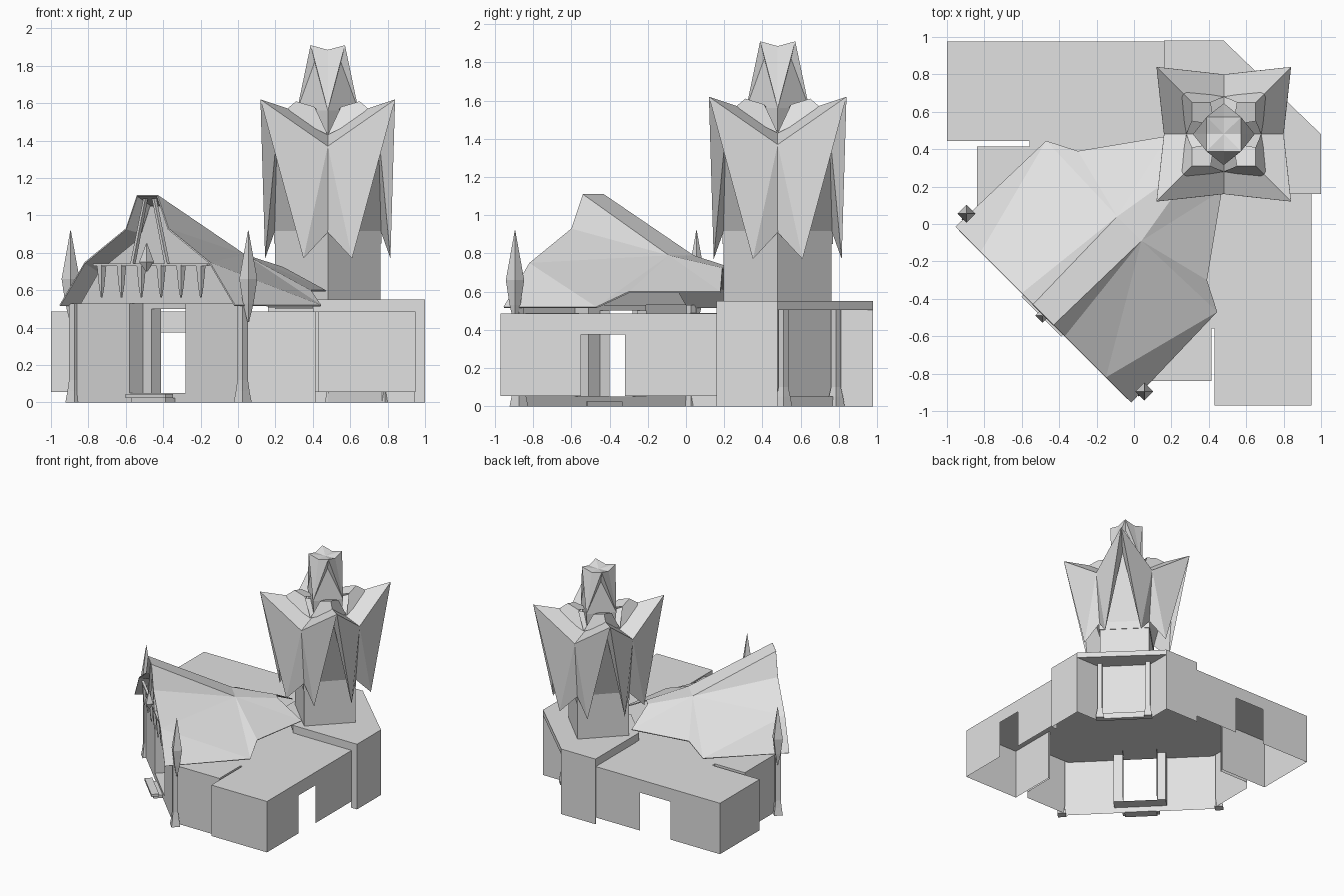
import bpy, bmesh, math

if "Cube" in bpy.data.objects:
    bpy.data.objects.remove(bpy.data.objects["Cube"])

S = math.sqrt(0.5)
grey = bpy.data.materials.new("plain_grey")
grey.diffuse_color = (0.75, 0.75, 0.75, 1)
grey.use_nodes = True
grey.node_tree.nodes["Principled BSDF"].inputs["Base Color"].default_value = grey.diffuse_color


def make(name, verts, faces, mirror=False, thick=0):
    """Flat mesh; mirror reflects it across the diagonal x = y."""
    n = len(verts)
    verts, faces = list(verts), [tuple(f) for f in faces]
    if mirror:
        faces += [tuple(i + n for i in reversed(f)) for f in faces]
        verts += [(y, x, z) for x, y, z in verts]
    me = bpy.data.meshes.new(name)
    me.from_pydata(verts, [], faces)
    bm = bmesh.new()
    bm.from_mesh(me)
    bmesh.ops.remove_doubles(bm, verts=bm.verts, dist=0.0005)
    bmesh.ops.recalc_face_normals(bm, faces=bm.faces)
    bm.to_mesh(me)
    bm.free()
    me.materials.append(grey)
    ob = bpy.data.objects.new(name, me)
    bpy.context.collection.objects.link(ob)
    if thick:
        m = ob.modifiers.new("thickness", "SOLIDIFY")
        m.thickness = thick
    return ob


def uv(u, v, z):
    """u runs from the facade to the tower, v runs across the facade."""
    return ((u + v) * S, (u - v) * S, z)


def box(name, u0, u1, v0, v1, z0, z1):
    vs = [uv(u, v, z) for z in (z0, z1) for u, v in ((u0, v0), (u1, v0), (u1, v1), (u0, v1))]
    make(name, vs, [(0, 1, 2, 3), (4, 5, 6, 7)] +
         [(i, (i + 1) % 4, (i + 1) % 4 + 4, i + 4) for i in range(4)])


def rings(name, u, v, prof, mirror=False):
    """Square loft of (height, half width) rings."""
    vs = [uv(u + a * h, v + b * h, z) for z, h in prof
          for a, b in ((-1, -1), (1, -1), (1, 1), (-1, 1))]
    fs = [(0, 1, 2, 3), tuple(len(vs) - 4 + i for i in range(4))]
    for k in range(len(prof) - 1):
        fs += [(4*k + i, 4*k + (i + 1) % 4, 4*k + 4 + (i + 1) % 4, 4*k + 4 + i) for i in range(4)]
    make(name, vs, fs, mirror)


def walls(name, pts, z0, z1, mirror=False):
    n = len(pts)
    vs = [(x, y, z0) for x, y in pts] + [(x, y, z1) for x, y in pts]
    make(name, vs, [(i, i + 1, i + 1 + n, i + n) for i in range(n - 1)], mirror)


# side wings: shells open underneath, with a doorway in the outer wall
def wing(name, end, out, inn, d0, d1, inner_end, swap):
    lo, dz, hi, back = 0.055, 0.375, 0.485, 0.16
    q = []

    def quad(*p):
        q.extend((y, x, z) if swap else (x, y, z) for x, y, z in p)

    def wall(x0, y0, x1, y1, z0=lo):
        quad((x0, y0, z0), (x1, y1, z0), (x1, y1, hi), (x0, y0, hi))
    wall(out, end, out, d0)
    wall(out, d0, out, d1, dz)
    wall(out, d1, out, back)
    wall(inn, end, out, end)
    wall(inn, end, inn, inner_end)
    quad((inn, end, hi), (out, end, hi), (out, back, hi), (inn, back, hi))
    make(name, q, [range(i, i + 4) for i in range(0, len(q), 4)])


wing("right_wing", -0.97, 0.95, 0.43, -0.55, -0.32, -0.56, False)
wing("left_wing", -1.0, 0.975, 0.445, -0.54, -0.255, -0.56, True)

# hall: side walls and ceiling
walls("hall_side_wall", [(0.02, -0.84), (0.415, -0.84)], 0, 0.487, True)
walls("hall_link_wall", [(0.415, -0.84), (0.415, -0.56), (0.43, -0.56)], 0.055, 0.487, True)
make("hall_ceiling", [(-0.84, -0.01, 0.487), (-0.01, -0.84, 0.487), (0.415, -0.84, 0.487),
                      (0.415, -0.56, 0.487), (0.435, -0.56, 0.487), (0.435, 0.17, 0.487),
                      (0.17, 0.45, 0.487), (-0.56, 0.45, 0.487), (-0.56, 0.415, 0.487),
                      (-0.84, 0.415, 0.487)], [range(10)])

# facade with a recessed entrance and an inner doorway
U, D, E = -0.86 * S, 0.1, 0.17
fv = []


def panel(u, v0, v1, z0, z1):
    fv.extend([uv(u, v0, z0), uv(u, v1, z0), uv(u, v1, z1), uv(u, v0, z1)])


def jamb(u0, u1, v, z1):
    fv.extend([uv(u0, v, 0.05), uv(u1, v, 0.05), uv(u1, v, z1), uv(u0, v, z1)])


panel(U, -0.61, -0.212, 0, 0.53)
panel(U, 0.212, 0.61, 0, 0.53)
panel(U, -0.212, 0.212, 0, 0.05)
panel(U + D, -0.212, -0.145, 0.05, 0.53)
panel(U + D, 0.13, 0.212, 0.05, 0.53)
panel(U + D, -0.145, 0.13, 0.50, 0.53)
jamb(U, U + D, -0.212, 0.53)
jamb(U, U + D, 0.212, 0.53)
jamb(U + D, U + E, -0.145, 0.50)
jamb(U + D, U + E, 0.13, 0.50)
fv += [uv(U, -0.212, 0.05), uv(U + D, -0.212, 0.05), uv(U + D, 0.212, 0.05), uv(U, 0.212, 0.05)]
fv += [uv(U + D, -0.145, 0.50), uv(U + E, -0.145, 0.50), uv(U + E, 0.13, 0.50), uv(U + D, 0.13, 0.50)]
make("facade", fv, [range(i, i + 4) for i in range(0, len(fv), 4)])
box("entrance_step", -0.70, -0.64, -0.15, 0.15, 0.025, 0.045)
box("entrance_step_foot", -0.68, -0.60, -0.13, 0.13, 0.0, 0.025)

# rear block with recessed porch
walls("rear_block_walls", [(0.16, 0.97), (0.16, 0.98), (0.48, 0.98), (0.48, 0.77), (0.77, 0.48),
                           (1.0, 0.48), (1.0, 0.16), (0.945, 0.16)], 0, 0.505)
slab = [(0.16, 0.40), (0.16, 0.98), (0.48, 0.98), (1.0, 0.48), (1.0, 0.16), (0.40, 0.16)]
make("rear_roof_slab", [(x, y, 0.505) for x, y in slab] + [(x, y, 0.55) for x, y in slab],
     [range(6), range(6, 12)] + [(i, (i + 1) % 6, (i + 1) % 6 + 6, i + 6) for i in range(6)])
walls("rear_block_rim_right", [(0.945, 0.16), (0.40, 0.16)], 0.485, 0.505)
walls("rear_block_rim_left", [(0.16, 0.97), (0.16, 0.40)], 0.485, 0.505)
rings("porch_column", 1.295 * S, 0.275 * S,
      [(0, 0.032), (0.05, 0.026), (0.1, 0.018), (0.505, 0.018)], True)
box("porch_step", 0.885, 0.92, -0.19, 0.19, 0.0, 0.05)

# main roof, one half mirrored over the diagonal
GC = -0.485
gable = [(0.055, 1.11), (0.115, 0.93), (0.335, 0.75), (0.47, 0.52)]
rv = [(GC + d, GC - d, z) for d, z in gable]
rv += [(0.04, -0.09, 0.79),                       # 4 ridge bend
       (0.445, -0.47, 0.52), (0.39, -0.30, 0.60),  # 5, 6 eave
       (0.47, 0.18, 0.60), (0.24, 0.19, 0.725)]    # 7, 8 at the tower
make("main_roof", rv, [(0, 1, 4), (1, 2, 4), (2, 5, 4), (2, 3, 5), (5, 6, 4), (6, 7, 4), (4, 7, 8)],
     True, 0.008)
strip = [rv[0], rv[4], rv[8]]
make("roof_ridge", strip + [(y, x, z) for x, y, z in strip], [(0, 1, 4, 3), (1, 2, 5, 4)], thick=0.008)

# gable wall set back under the roof
half = [(0.05, 1.05), (0.105, 0.88), (0.32, 0.705), (0.42, 0.53)]
prof = half + [(-d, z) for d, z in reversed(half)]
make("gable_wall", [(-0.42 + d, -0.42 - d, z) for d, z in prof], [range(8)])

# gable ornament: sloping bars, cross beam, hanging teeth, central spike
G = GC / S
box("gable_beam", G + 0.01, G + 0.03, -0.42, 0.44, 0.73, 0.742)
for s in (-1, 1):
    bar = [uv(G + a, s * v, z) for a in (0.01, 0.03)
           for v, z in ((0.025, 1.09), (0.04, 1.09), (0.14, 0.74), (0.12, 0.74))]
    make("gable_bar", bar, [range(4), range(4, 8)] +
         [(i, (i + 1) % 4, (i + 1) % 4 + 4, i + 4) for i in range(4)])
for i in range(6):
    rings("gable_tooth", G + 0.025, -0.37 + 0.15 * i, [(0.56, 0.003), (0.62, 0.01), (0.735, 0.018)])
rings("gable_spike", G - 0.005, 0, [(0.70, 0.003), (0.75, 0.028), (0.85, 0.002)])

# facade corner pillars and pinnacles
rings("corner_pillar", -0.85 * S, 0.90 * S,
      [(0, 0.034), (0.06, 0.026), (0.12, 0.02), (0.53, 0.02)], True)
rings("corner_pinnacle", -0.84 * S, 0.95 * S,
      [(0.43, 0.003), (0.53, 0.02), (0.66, 0.034), (0.92, 0.001)], True)

# tower shaft, turned to face the diagonal
T = 0.48
rings("tower_shaft", T / S, 0, [(0.5, 0.2), (0.85, 0.2), (0.85, 0.204), (0.92, 0.204)])


def star(name, pts, faces, thick=0):
    """Repeat a part four times around the tower axis."""
    vs, fs = [], []
    for k in range(4):
        c, s = round(math.cos(k * math.pi / 2)), round(math.sin(k * math.pi / 2))
        fs += [tuple(i + len(vs) for i in f) for f in faces]
        vs += [(T + x * c - y * s, T + x * s + y * c, z) for x, y, z in pts]
    make(name, vs, fs, thick=thick)


# lower crown: flared pointed hoods with hanging feet, valleys between
tip, va, vb = (-0.36, -0.36, 1.62), (0, -0.32, 1.37), (-0.32, 0, 1.37)
fa, fb = (-0.13, -0.335, 0.77), (-0.335, -0.13, 0.77)
ca, cb = (0, -0.285, 0.91), (-0.285, 0, 0.91)
apex = (-0.27, -0.27, 1.46)
star("crown_hoods", [tip, va, vb, fa, fb, ca, cb],
     [(0, 1, 3), (0, 4, 2), (1, 5, 3), (2, 4, 6)])
# niche inside each hood: leaning back wall and side returns
star("crown_niches", [tip, fa, fb, ca, cb, apex],
     [(3, 4, 5), (0, 5, 1), (5, 3, 1), (0, 2, 5), (5, 2, 4)])
star("crown_roof", [tip, va, vb, (0, 0, 1.50)], [(0, 3, 1), (0, 2, 3)])

# small dormers around the lantern base
star("crown_dormer", [(-0.24, -0.24, 1.55), (-0.17, -0.17, 1.61), (0, -0.2, 1.43), (-0.2, 0, 1.43),
                      (-0.07, -0.17, 1.58), (-0.17, -0.07, 1.58), (-0.05, -0.05, 1.55)],
     [(0, 2, 4, 1), (0, 1, 5, 3), (1, 4, 6, 5)])

# upper crown: small four-pointed lantern
t0, t1 = (-0.092, -0.092, 1.91), (0.092, -0.092, 1.91)
wa, wb = (0, -0.165, 1.56), (-0.165, 0, 1.56)
star("lantern", [t0, t1, wa, wb, (0, 0, 1.88), (0, -0.092, 1.885), (0, -0.15, 1.42), (-0.15, 0, 1.42),
                 (-0.07, -0.07, 1.82)],
     [(0, 5, 2), (5, 1, 2), (0, 2, 8), (0, 8, 3), (8, 2, 3), (0, 4, 5), (5, 4, 1), (2, 6, 7, 3)])
